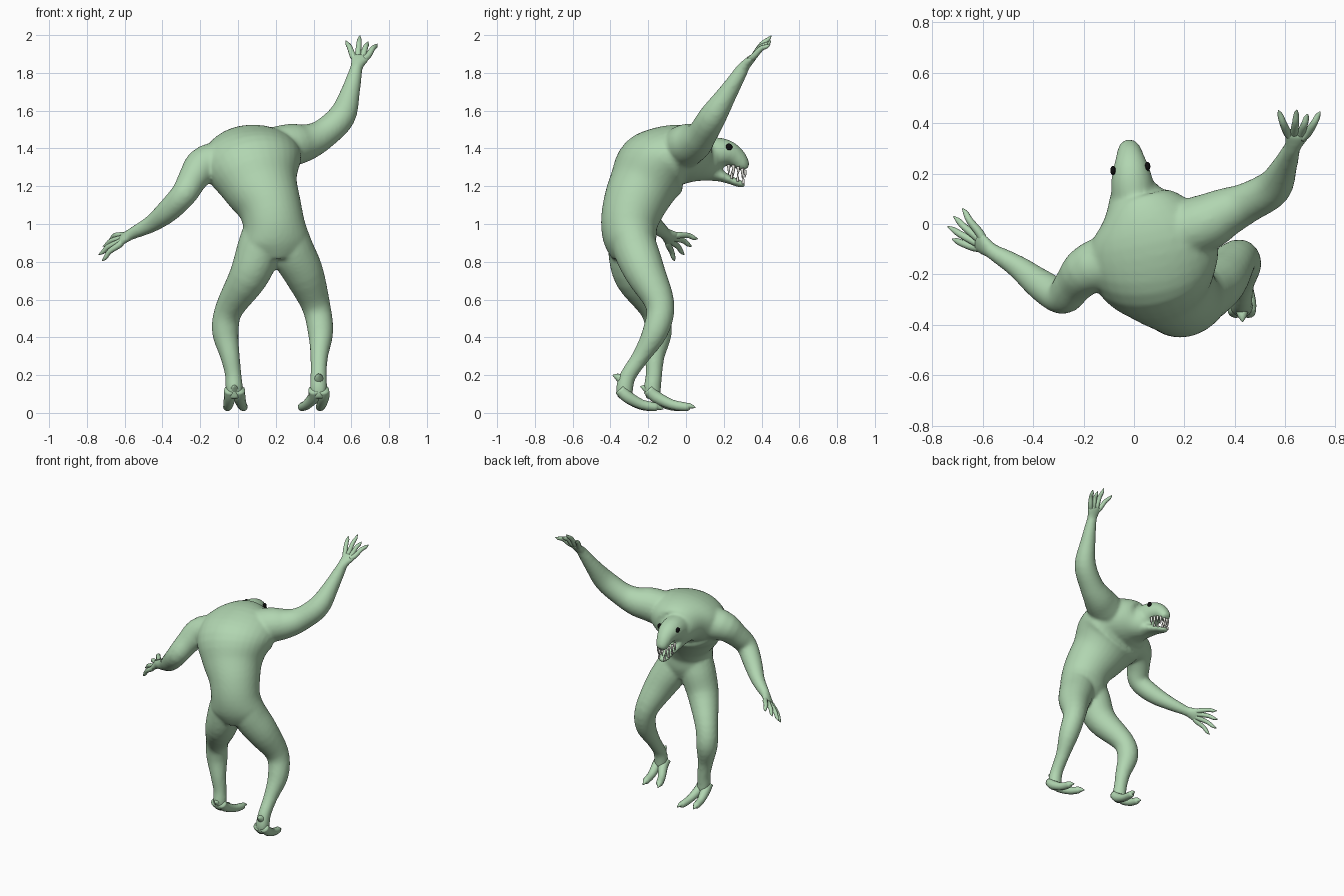
import bpy, bmesh, math
from mathutils import Vector as V


def material(name, rgb):
    m = bpy.data.materials.new(name)
    m.diffuse_color = (*rgb, 1)
    return m


GREEN = material("pale green skin", (0.44, 0.67, 0.44))
BLACK = material("black eye", (0.005, 0.005, 0.005))
WHITE = material("ivory tooth", (0.8, 0.8, 0.74))


def spline(rows, steps):
    # Catmull-Rom through rows of numbers
    out = []
    for i in range(len(rows) - 1):
        p = [rows[max(i - 1, 0)], rows[i], rows[i + 1], rows[min(i + 2, len(rows) - 1)]]
        for s in range(steps):
            t = s / steps
            out.append([0.5 * (2 * b + (c - a) * t + (2 * a - 5 * b + 4 * c - d) * t * t
                               + (3 * b - a - 3 * c + d) * t ** 3) for a, b, c, d in zip(*p)])
    out.append(list(rows[-1]))
    return out


def tube(bm, rows, side=(0, 1, 0), steps=4, n=20):
    # rows: x, y, z, side radius (, other radius)
    rows = spline([list(r) + [r[3]] * (5 - len(r)) for r in rows], steps)
    rings = []
    for i, r in enumerate(rows):
        t = V(rows[min(i + 1, len(rows) - 1)][:3]) - V(rows[max(i - 1, 0)][:3])
        t.normalize()
        s = V(side)
        s = (s - t * s.dot(t)).normalized()
        u = t.cross(s)
        rings.append([bm.verts.new(V(r[:3]) + s * r[3] * math.cos(k * math.tau / n)
                                   + u * r[4] * math.sin(k * math.tau / n)) for k in range(n)])
    for a, b in zip(rings, rings[1:]):
        for k in range(n):
            bm.faces.new((a[k], a[(k + 1) % n], b[(k + 1) % n], b[k]))
    bm.faces.new(rings[0][::-1])
    bm.faces.new(rings[-1])


def finish(bm, name, mat):
    bmesh.ops.recalc_face_normals(bm, faces=bm.faces)
    me = bpy.data.meshes.new(name)
    for f in bm.faces:
        f.smooth = True
    bm.to_mesh(me)
    bm.free()
    me.materials.append(mat)
    ob = bpy.data.objects.new(name, me)
    bpy.context.collection.objects.link(ob)
    return ob


# ---- body: overlapping lofts fused by a remesh ----
bm = bmesh.new()
# torso and neck
tube(bm, [(.2, -.29, .82, .12, .1), (.2, -.295, .9, .18, .135), (.19, -.30, 1.0, .163, .15),
          (.165, -.275, 1.1, .17, .165), (.12, -.23, 1.2, .205, .18), (.085, -.17, 1.3, .255, .2),
          (.065, -.08, 1.36, .26, .165), (.04, .02, 1.365, .2, .15), (.01, .1, 1.35, .12, .12),
          (0, .15, 1.36, .085, .09)], (1, .2, .1), n=32)
# skull with upper jaw
tube(bm, [(0, .1, 1.36, .09, .1), (-.008, .17, 1.375, .083, .085), (-.012, .22, 1.373, .072, .07),
          (-.016, .265, 1.35, .056, .055), (-.019, .3, 1.315, .044, .04),
          (-.02, .318, 1.292, .03, .022)], (1, 0, 0))
# lower jaw
tube(bm, [(0, .1, 1.285, .075, .06), (-.008, .17, 1.26, .064, .035), (-.014, .23, 1.235, .05, .023),
          (-.018, .28, 1.215, .04, .02), (-.02, .312, 1.205, .024, .014)], (1, 0, 0))
# raised arm and palm
R_SIDE = (1, 0, 0)
tube(bm, [(.1, -.06, 1.37, .12), (.27, 0, 1.415, .115), (.36, .045, 1.432, .098),
          (.45, .085, 1.475, .08), (.55, .142, 1.57, .073), (.595, .225, 1.7, .051),
          (.628, .305, 1.83, .033), ])
tube(bm, [(.61, .265, 1.765, .04), (.628, .305, 1.83, .034, .03), (.643, .345, 1.873, .05, .022),
          (.65, .365, 1.892, .05, .016)], R_SIDE)
# lowered arm and palm
L_SIDE = (.04, .12, .11)
tube(bm, [(0, -.13, 1.33, .13), (-.17, -.175, 1.315, .102), (-.235, -.235, 1.245, .08),
          (-.285, -.288, 1.16, .07), (-.37, -.24, 1.07, .062), (-.46, -.17, 1.0, .046),
          (-.56, -.11, .95, .032)], (1, 0, 0))
tube(bm, [(-.51, -.14, .975, .038), (-.56, -.11, .95, .033, .03), (-.605, -.077, .925, .05, .022),
          (-.625, -.062, .913, .05, .016)], L_SIDE)
# legs
tube(bm, [(.26, -.29, .95, .11), (.285, -.265, .86, .118), (.347, -.215, .74, .107),
          (.412, -.137, .57, .077), (.437, -.163, .43, .068), (.43, -.238, .3, .047),
          (.427, -.305, .2, .043), (.427, -.325, .13, .046), (.427, -.32, .08, .04)], (1, 0, 0))
tube(bm, [(.13, -.30, .95, .11), (.11, -.295, .86, .118), (.055, -.275, .72, .104),
          (-.047, -.17, .55, .075), (-.067, -.145, .43, .071), (-.042, -.165, .3, .052),
          (-.025, -.17, .2, .044), (-.02, -.178, .13, .046), (-.018, -.17, .08, .04)], (1, 0, 0))
body = finish(bm, "body", GREEN)
mod = body.modifiers.new("fuse", 'REMESH')
mod.mode = 'VOXEL'
mod.voxel_size = 0.011
mod.use_smooth_shade = True
mod = body.modifiers.new("soften", 'SMOOTH')
mod.factor = 0.5
mod.iterations = 7

# ---- clawed fingers ----
def fingers(name, palm, side, bow, tips):
    bm = bmesh.new()
    side = V(side).normalized()
    for i, tip in enumerate(tips):
        base, tip = V(palm) + side * (i - 1.5) * .026, V(tip)
        start = base + (V(palm) - tip) * .25
        mid = base.lerp(tip, .5) + V(bow)
        tube(bm, [(*start, .016), (*base, .017), (*mid, .014), (*base.lerp(tip, .8), .011),
                  (*tip, .002)], (1, .3, 0), 3, 10)
    finish(bm, name, GREEN)


fingers("raised_fingers", (.648, .36, 1.888), R_SIDE, (0, -.005, .008),
        [(.572, .45, 1.97), (.645, .452, 1.998), (.688, .435, 1.965), (.738, .445, 1.953)])
fingers("lowered_fingers", (-.62, -.065, .915), L_SIDE, (-.005, 0, .008),
        [(-.72, -.06, .805), (-.738, -.01, .838), (-.715, .03, .882), (-.68, .062, .922)])

# ---- two-toed feet with heel spur ----
def foot(name, ankle, tips, spur):
    bm = bmesh.new()
    a = V(ankle)
    for tip, off in zip(tips, (-.025, .025)):
        t = V(tip)
        s = a + V((off, 0, 0))
        m, e = s.lerp(t, .45), s.lerp(t, .78)
        tube(bm, [(s.x, s.y - .02, .125, .03), (s.x, s.y + .02, .085, .032), (m.x, m.y, .045, .026),
                  (e.x, e.y, .032, .023), (*s.lerp(t, .86), .016), (*t, .003)], (1, 0, 0), 3, 12)
    sp = V(spur)
    tube(bm, [(a.x, a.y, sp.z - .03, .03), (*V((a.x, a.y, sp.z - .02)).lerp(sp, .6), .018),
              (*sp, .002)], (1, 0, 0), 3, 10)
    finish(bm, name, GREEN)


foot("right_foot", (.427, -.33, .09), [(.322, -.14, .02), (.43, -.12, .02)], (.43, -.388, .2))
foot("left_foot", (-.018, -.18, .09), [(-.06, .0, .02), (.035, .05, .028)], (-.02, -.242, .14))

# ---- eyes ----
bm = bmesh.new()
for x, y in ((-.083, .212), (.054, .228)):
    r = bmesh.ops.create_uvsphere(bm, u_segments=16, v_segments=10, radius=.018)
    for v in r["verts"]:
        v.co = V((v.co.x * .6 + x, v.co.y + y, v.co.z + 1.408))
finish(bm, "eyes", BLACK)

# ---- teeth: curved rows on both jaws ----
bm = bmesh.new()
for s in (-1, 1):
    for y, w, ztop, ln in ((.225, .052, 1.315, .055), (.25, .047, 1.312, .06),
                           (.275, .041, 1.305, .045), (.297, .031, 1.295, .055),
                           (.312, .011, 1.285, .04)):
        x = -.017 + s * w
        tube(bm, [(x, y, ztop, .009), (x, y + .002, ztop - ln / 2, .007),
                  (x, y, ztop - ln, .001)], (1, 0, 0), 2, 8)
    for y, w, z in ((.24, .04, 1.24), (.272, .034, 1.225), (.302, .022, 1.212)):
        x = -.018 + s * w
        tube(bm, [(x, y, z, .008), (x, y + .002, z + .02, .006), (x, y, z + .042, .001)],
             (1, 0, 0), 2, 8)
finish(bm, "teeth", WHITE)
